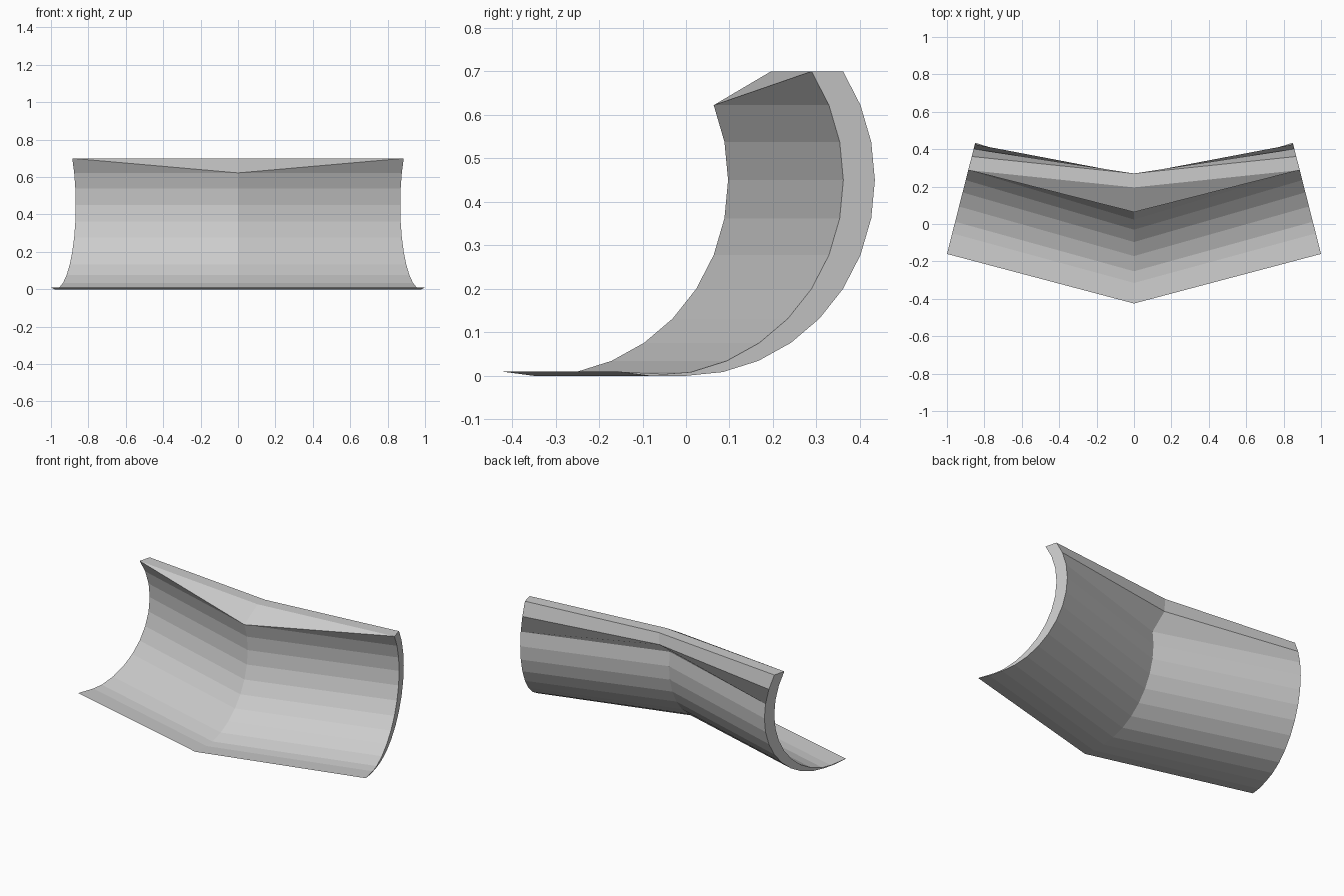
import bpy, bmesh, math

if "Cube" in bpy.data.objects:
    bpy.data.objects.remove(bpy.data.objects["Cube"])

R, SQ, THICK, SWEEP = 0.45, 0.965, 0.0725, 0.265
N = 12  # arc points per side, 11.25 degrees apart
TIP_Y = -0.16


def arc(offset):
    """Curved blade section at the outer end, as (y, z) points."""
    return [(R * SQ * math.sin(math.radians(11.25 * i)) - offset,
             R - R * math.cos(math.radians(11.25 * i))) for i in range(N)]


# section loop: cutting tip, concave front upward, back downward, underside
inner, outer = arc(THICK), arc(0.0)
inner[0] = (-0.05, 0.004)
end = [(TIP_Y, 0.01)] + inner + outer[::-1] + [(-0.085, 0.0)]
L = len(end)

# the middle section is the end section moved forward, with its top rim pushed back
push = {N: 0.172, N + 1: 0.174, N + 2: 0.128}
mid = [(y - SWEEP + push.get(i, 0.0), z) for i, (y, z) in enumerate(end)]

bm = bmesh.new()
mid_v = [bm.verts.new((0, y, z)) for y, z in mid]
for side in (1, -1):
    end_v = [bm.verts.new((side * (1 - (y - TIP_Y) * 0.254), y, z)) for y, z in end]
    # long facets of this wing
    for i in range(L):
        j = (i + 1) % L
        if i == N - 1:  # folded front facet below the rim
            bm.faces.new((mid_v[i], end_v[i], end_v[j]))
            bm.faces.new((mid_v[i], end_v[j], mid_v[j]))
        else:
            bm.faces.new((mid_v[i], end_v[i], end_v[j], mid_v[j]))
    # end cap, as strips between front and back curves
    bm.faces.new((end_v[0], end_v[1], end_v[L - 2], end_v[L - 1]))
    for i in range(1, N):
        bm.faces.new((end_v[i], end_v[i + 1], end_v[L - 2 - i], end_v[L - 1 - i]))

bmesh.ops.recalc_face_normals(bm, faces=bm.faces)
mesh = bpy.data.meshes.new("plow_blade")
bm.to_mesh(mesh)
bm.free()
blade = bpy.data.objects.new("plow_blade", mesh)
bpy.context.collection.objects.link(blade)
